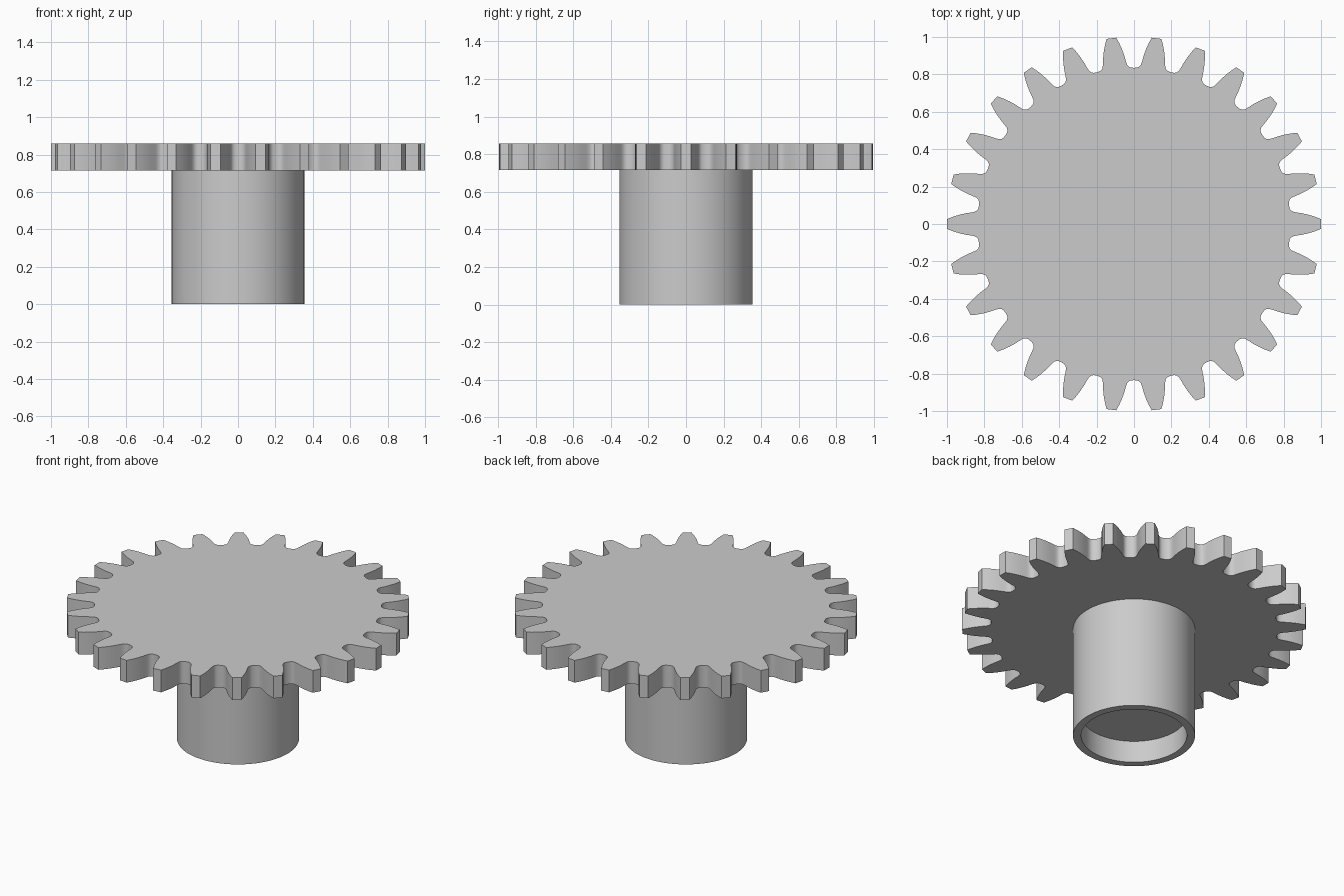
import bpy, bmesh, math

cube = bpy.data.objects.get("Cube")
if cube:
    bpy.data.objects.remove(cube, do_unlink=True)

TEETH = 26
SHAFT_TOP, GEAR_TOP = 0.715, 0.858
OUTER, INNER, BORE_DEPTH = 0.355, 0.308, 0.14

grey = bpy.data.materials.new("plain grey")
grey.use_nodes = True
colour = (0.6, 0.6, 0.6, 1)
grey.diffuse_color = colour
grey.node_tree.nodes["Principled BSDF"].inputs["Base Color"].default_value = colour


def finish(name, bm):
    bmesh.ops.recalc_face_normals(bm, faces=bm.faces)
    mesh = bpy.data.meshes.new(name)
    bm.to_mesh(mesh)
    bm.free()
    mesh.materials.append(grey)
    obj = bpy.data.objects.new(name, mesh)
    bpy.context.collection.objects.link(obj)
    bpy.ops.object.select_all(action="DESELECT")
    obj.select_set(True)
    bpy.context.view_layer.objects.active = obj
    bpy.ops.object.shade_smooth_by_angle(angle=math.radians(32))
    return obj


# Gear plate: half a tooth from root to tip, mirrored and repeated around the rim
half = [(0.829, 0.1), (0.832, 0.085), (0.838, 0.074), (0.85, 0.066), (0.868, 0.062),
        (0.9, 0.057), (0.935, 0.049), (0.97, 0.038), (1.0, 0.026)]
tooth = [(x, -y) for x, y in half] + half[::-1]
bm = bmesh.new()
rim = []
for i in range(TEETH):
    a = math.tau * i / TEETH
    c, s = math.cos(a), math.sin(a)
    rim += [bm.verts.new((x * c - y * s, x * s + y * c, SHAFT_TOP)) for x, y in tooth]
bmesh.ops.remove_doubles(bm, verts=rim, dist=0.004)
face = bm.faces.new([v for v in rim if v.is_valid])
top = bmesh.ops.extrude_face_region(bm, geom=[face], use_keep_orig=True)["geom"]
bmesh.ops.translate(bm, vec=(0, 0, GEAR_TOP - SHAFT_TOP),
                    verts=[g for g in top if isinstance(g, bmesh.types.BMVert)])
finish("gear_plate", bm)

# Hub shaft: a lathed profile with a shallow recess in its lower end
profile = [(OUTER, SHAFT_TOP), (OUTER, 0), (INNER, 0), (INNER, BORE_DEPTH), (0, BORE_DEPTH)]
bm = bmesh.new()
points = [bm.verts.new((r, 0, z)) for r, z in profile]
edges = [bm.edges.new(pair) for pair in zip(points, points[1:])]
bmesh.ops.spin(bm, geom=points + edges, axis=(0, 0, 1), cent=(0, 0, 0),
               angle=math.tau, steps=72, use_merge=True)
bmesh.ops.remove_doubles(bm, verts=bm.verts, dist=0.0001)
hub = finish("hub_shaft", bm)
# Keep the recess floor facing downward and the outer wall facing outward
if any(p.normal.z > 0.5 for p in hub.data.polygons):
    hub.data.flip_normals()
